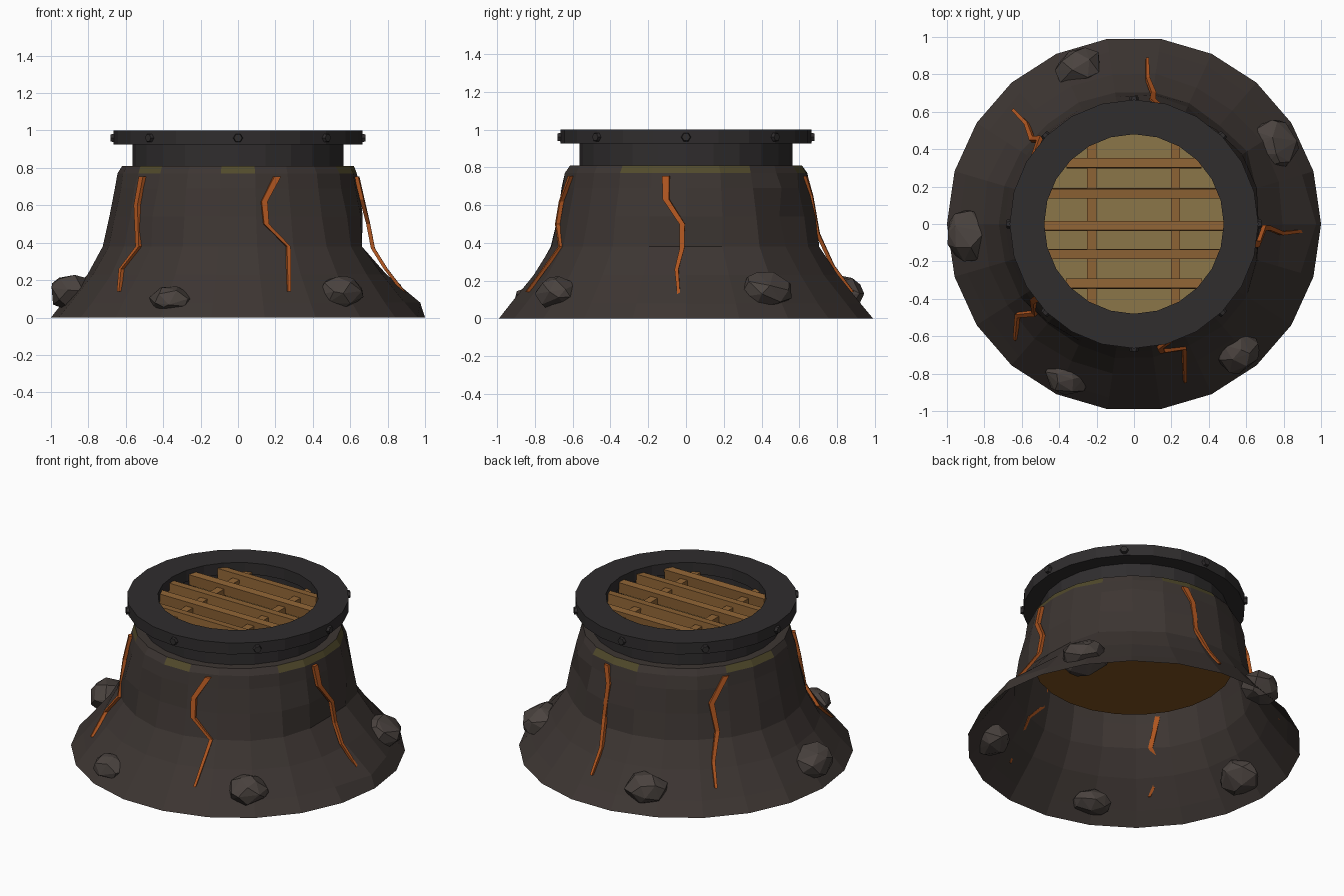
import bpy, bmesh, random
from math import sin, cos, pi, radians, sqrt
from mathutils import Vector, Matrix

if "Cube" in bpy.data.objects:
    bpy.data.objects.remove(bpy.data.objects["Cube"])

random.seed(4)

def mat(name, r, g, b):
    m = bpy.data.materials.new(name)
    m.diffuse_color = (r, g, b, 1)
    m.use_nodes = True
    m.node_tree.nodes["Principled BSDF"].inputs["Base Color"].default_value = m.diffuse_color
    return m

STONE = mat("stone", .046, .036, .032)
SULPHUR = mat("sulphur", .085, .07, .025)
ROCK = mat("rock", .068, .055, .049)
IRON = mat("iron", .029, .026, .027)
GLOW = mat("glow", .42, .09, .014)
WOOD = mat("wood", .27, .125, .035)
AMBER = mat("amber", .26, .18, .065)
EMBER = mat("ember", .22, .085, .014)

def finish(name, bm, *mats):
    bmesh.ops.recalc_face_normals(bm, faces=bm.faces)
    me = bpy.data.meshes.new(name)
    bm.to_mesh(me)
    bm.free()
    for m in mats:
        me.materials.append(m)
    ob = bpy.data.objects.new(name, me)
    bpy.context.collection.objects.link(ob)
    return ob

def lathe(bm, profile, n, closed=False, jitter=0, dents={}):
    """Revolve (radius, z) points; dents maps (row, column) to a radius change."""
    rings = []
    for i, (r, z) in enumerate(profile):
        j = jitter if 0 < i < len(profile) - 2 else 0
        ring = []
        for k in range(n):
            a = 2 * pi * k / n
            q = r + random.uniform(-j, j) + dents.get((i, k), 0)
            ring.append(bm.verts.new((q * cos(a), q * sin(a), z)))
        rings.append(ring)
    pairs = list(zip(rings, rings[1:]))
    if closed:
        pairs.append((rings[-1], rings[0]))
    return [[bm.faces.new((a[k], a[(k + 1) % n], b[(k + 1) % n], b[k]))
             for k in range(n)] for a, b in pairs]

# Flared stone mound, open underneath, with sulphur stains at the lip
PROFILE = [(1.0, 0), (.93, .08), (.81, .23), (.715, .38), (.69, .54),
           (.66, .69), (.64, .77), (.62, .81), (.55, .81)]
DENTS = {(1, 0): .04, (3, 0): -.045, (4, 0): -.02, (3, 1): -.03, (3, 21): -.03,
         (2, 0): -.01, (3, 3): -.02, (4, 3): -.03}
bm = bmesh.new()
rows = lathe(bm, PROFILE, 22, jitter=.009, dents=DENTS)
for k in (0, 1, 4, 5, 9, 10, 13, 16, 20, 21):
    rows[6][k].material_index = 1
finish("mound", bm, STONE, SULPHUR)

def mound_radius(z):
    for (r0, z0), (r1, z1) in zip(PROFILE, PROFILE[1:]):
        if z0 <= z <= z1:
            return r0 + (r1 - r0) * (z - z0) / (z1 - z0)

# Iron neck and rim
for name, prof in (("neck", [(.565, .79), (.565, .93), (.50, .93), (.50, .79)]),
                   ("rim", [(.665, .925), (.665, 1), (.48, 1), (.48, .925)])):
    bm = bmesh.new()
    lathe(bm, prof, 24, closed=True)
    finish(name, bm, IRON)

# Rim bolts
bm = bmesh.new()
for k in range(8):
    m = (Matrix.Rotation(k * pi / 4, 4, 'Z') @ Matrix.Translation((.663, 0, .96))
         @ Matrix.Rotation(pi / 2, 4, 'Y'))
    bmesh.ops.create_cone(bm, cap_ends=True, segments=6, radius1=.030,
                          radius2=.022, depth=.036, matrix=m)
finish("rim_bolts", bm, IRON)

# Glowing floor below the grate, and the closed underside of the pit
for name, r, z, m in (("glow_floor", .51, .86, AMBER), ("pit_underside", .60, .55, EMBER)):
    bm = bmesh.new()
    bmesh.ops.create_circle(bm, cap_ends=True, segments=24, radius=r,
                            matrix=Matrix.Translation((0, 0, z)))
    finish(name, bm, m)

# Wooden grate: five long bars over two cross bars
def bars(name, offsets, width, z0, z1, along_x):
    bm = bmesh.new()
    for i, o in enumerate(offsets):
        half = sqrt(.485 ** 2 - o * o)
        size = (2 * half, width) if along_x else (width, 2 * half)
        pos = (0, o) if along_x else (o, 0)
        tilt = Matrix.Rotation(radians((-5, 3, -3, 4, -4)[i]), 4, 'X') if along_x else Matrix()
        bmesh.ops.create_cube(bm, size=1, matrix=Matrix.Translation((*pos, (z0 + z1) / 2))
                              @ tilt @ Matrix.Diagonal((*size, z1 - z0, 1)))
    finish(name, bm, WOOD)

bars("grate_bars", [-.32, -.16, -.01, .165, .325], .050, .90, .97, True)
bars("grate_cross_bars", [-.225, .222], .050, .885, .94, False)

# Glowing cracks: tapering strips that follow the mound, as (angle, z)
CRACKS = [
    [(289, .755), (282, .62), (282.5, .5), (292, .38), (288, .14)],
    [(217.5, .755), (217.3, .6), (222, .38), (218, .26), (224, .14)],
    [(-9.5, .755), (-9, .63), (-1.7, .5), (-1.7, .37), (-3.6, .26), (-2.5, .13)],
    [(78, .755), (81.5, .65), (81.5, .45), (84.6, .28), (85.4, .14)],
    [(146.5, .755), (138, .6), (140.3, .43), (137, .27), (136.7, .14)],
]
bm = bmesh.new()
for path in CRACKS:
    prev = None
    for i, (deg, z) in enumerate(path):
        a, w = radians(deg), .019 - .011 * i / (len(path) - 1)
        out, side = Vector((cos(a), sin(a), 0)), Vector((-sin(a), cos(a), 0))
        r = mound_radius(z)
        ring = [bm.verts.new(out * (r + d) + side * s * w + Vector((0, 0, z)))
                for d, s in ((-.010, -1), (.011, -1), (.011, 1), (-.010, 1))]
        if prev:
            for k in range(4):
                bm.faces.new((prev[k], prev[(k + 1) % 4], ring[(k + 1) % 4], ring[k]))
        else:
            bm.faces.new(ring)
        prev = ring
    bm.faces.new(prev)
finish("lava_cracks", bm, GLOW)

# Boulders around the foot: angular hulls, as x, y, z and tangential/radial/vertical radius
ROCKS = [(-.29, .83, .13, .14, .11, .10), (.74, .42, .14, .15, .14, .11),
         (-.885, -.06, .13, .145, .125, .11), (.55, -.68, .13, .125, .12, .095),
         (-.36, -.82, .095, .12, .10, .075)]
for i, (x, y, z, t, d, h) in enumerate(ROCKS):
    bm = bmesh.new()
    out = Vector((x, y, 0)).normalized()
    side = Vector((-out.y, out.x, 0))
    for k in range(24):
        # evenly spread directions with a seeded wobble
        u, a = 1 - 2 * (k + .5) / 24, k * 2.39996
        s = sqrt(1 - u * u)
        p = Vector((s * cos(a), s * sin(a), u)) + Vector([random.gauss(0, .16) for _ in range(3)])
        p.normalize()
        bm.verts.new(Vector((x, y, z)) + side * p.x * t + out * p.y * d
                     + Vector((0, 0, p.z * h)))
    bmesh.ops.convex_hull(bm, input=bm.verts)
    bmesh.ops.delete(bm, geom=[v for v in bm.verts if not v.link_faces], context='VERTS')
    for v in bm.verts:
        v.co.z = max(v.co.z, .015)
    finish(f"boulder_{i + 1}", bm, ROCK)
